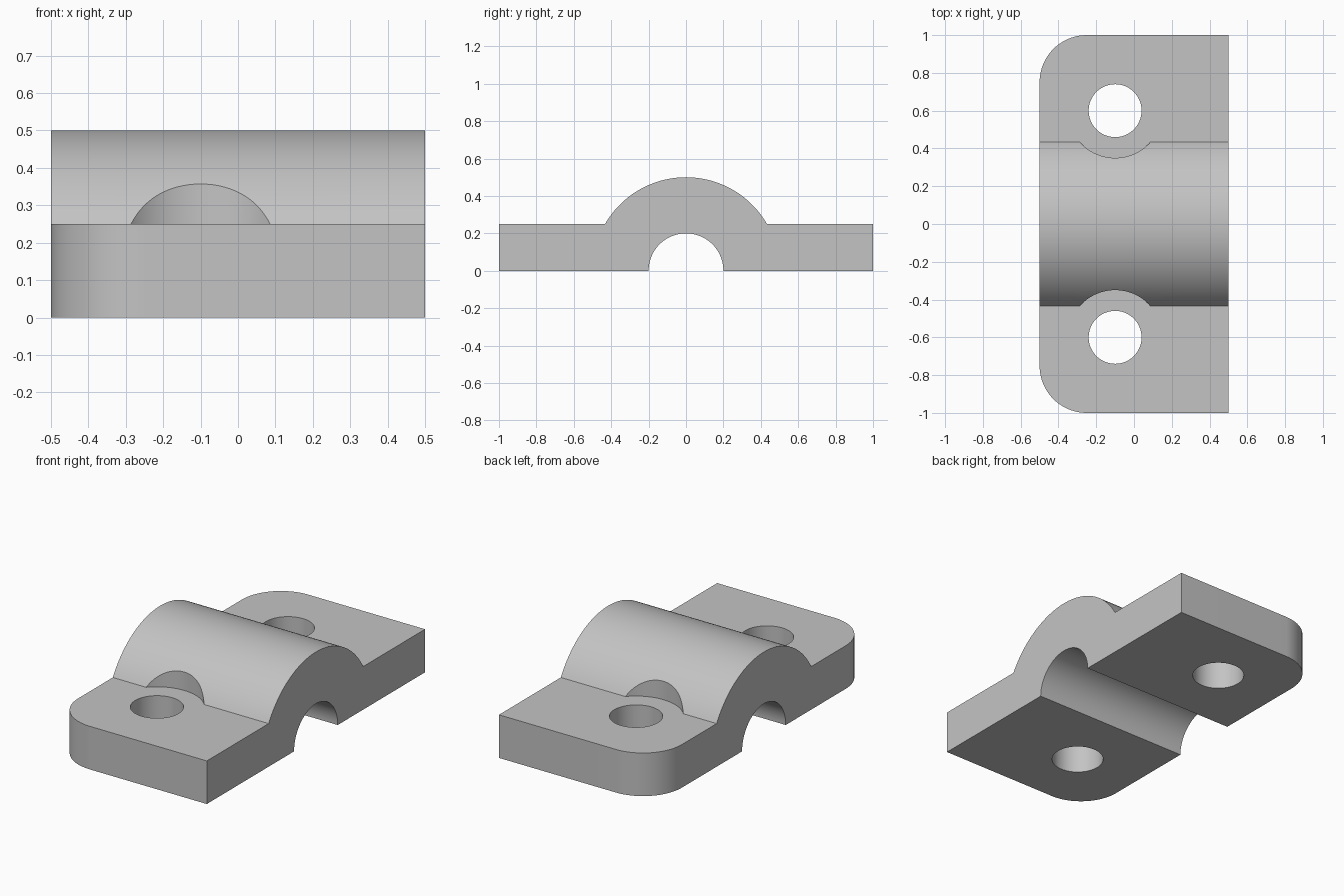
import bpy, bmesh, math
from mathutils import Matrix

cube = bpy.data.objects.get("Cube")
if cube:
    bpy.data.objects.remove(cube, do_unlink=True)

HALF_WIDTH, HALF_LENGTH = 0.5, 1.0
PLATE, ARCH, BORE = 0.25, 0.5, 0.2      # plate thickness, arch and bore radii
HOLE_X, HOLE_Y = -0.1, 0.6
HOLE, RECESS, CORNER = 0.14, 0.25, 0.25

grey = bpy.data.materials.new("plain grey")
grey.use_nodes = True
colour = (0.55, 0.55, 0.55, 1)
grey.diffuse_color = colour
grey.node_tree.nodes["Principled BSDF"].inputs["Base Color"].default_value = colour


def make_object(name, bm):
    mesh = bpy.data.meshes.new(name)
    bmesh.ops.recalc_face_normals(bm, faces=bm.faces)
    bm.to_mesh(mesh)
    bm.free()
    obj = bpy.data.objects.new(name, mesh)
    bpy.context.collection.objects.link(obj)
    mesh.materials.append(grey)
    return obj


def arc(radius, start, end, steps):
    angles = [start + (end - start) * i / steps for i in range(steps + 1)]
    return [(radius * math.cos(a), radius * math.sin(a)) for a in angles]


def cutter(name, y, radius, bottom, top):
    bm = bmesh.new()
    bmesh.ops.create_cone(bm, cap_ends=True, segments=96, radius1=radius, radius2=radius,
                          depth=top - bottom,
                          matrix=Matrix.Translation((HOLE_X, y, (bottom + top) / 2)))
    obj = make_object(name, bm)
    obj.hide_render = True
    return obj


# Side profile: two flat flanges, the arch over them and the half-round bore below
rise = math.asin(PLATE / ARCH)
profile = [(HALF_LENGTH, 0), (HALF_LENGTH, PLATE)]
profile += arc(ARCH, rise, math.pi - rise, 64)
profile += [(-HALF_LENGTH, PLATE), (-HALF_LENGTH, 0)]
profile += arc(BORE, math.pi, 0, 48)

bm = bmesh.new()
face = bm.faces.new([bm.verts.new((-HALF_WIDTH, y, z)) for y, z in profile])
extruded = bmesh.ops.extrude_face_region(bm, geom=[face])
moved = [v for v in extruded["geom"] if isinstance(v, bmesh.types.BMVert)]
bmesh.ops.translate(bm, verts=moved, vec=(2 * HALF_WIDTH, 0, 0))
bmesh.ops.recalc_face_normals(bm, faces=bm.faces)

# Rounded outer corners on the right side
corners = [e for e in bm.edges
           if all(v.co.x < -0.49 and abs(v.co.y) > 0.99 for v in e.verts)
           and abs(e.verts[0].co.z - e.verts[1].co.z) > 0.1]
bmesh.ops.bevel(bm, geom=corners, offset=CORNER, offset_type='OFFSET',
                segments=24, profile=0.5, affect='EDGES')
clamp = make_object("saddle_clamp", bm)

# Bolt holes with round recesses for the bolt heads
cutters = []
for side in (-1, 1):
    cutters.append(cutter("head_recess_cutter", side * HOLE_Y, RECESS, PLATE, 0.8))
    cutters.append(cutter("bolt_hole_cutter", side * HOLE_Y, HOLE, -0.2, 0.7))
for tool in cutters:
    cut = clamp.modifiers.new(tool.name, 'BOOLEAN')
    cut.operation = 'DIFFERENCE'
    cut.solver = 'EXACT'
    cut.object = tool

# Apply the cuts and remove the cutters
bpy.context.view_layer.update()
depsgraph = bpy.context.evaluated_depsgraph_get()
result = bpy.data.meshes.new_from_object(clamp.evaluated_get(depsgraph))
clamp.modifiers.clear()
clamp.data = result
result.materials.clear()
result.materials.append(grey)
for poly in result.polygons:
    poly.material_index = 0
for tool in cutters:
    bpy.data.objects.remove(tool, do_unlink=True)

bpy.ops.object.select_all(action='DESELECT')
clamp.select_set(True)
bpy.context.view_layer.objects.active = clamp
bpy.ops.object.shade_smooth_by_angle(angle=math.radians(25))
